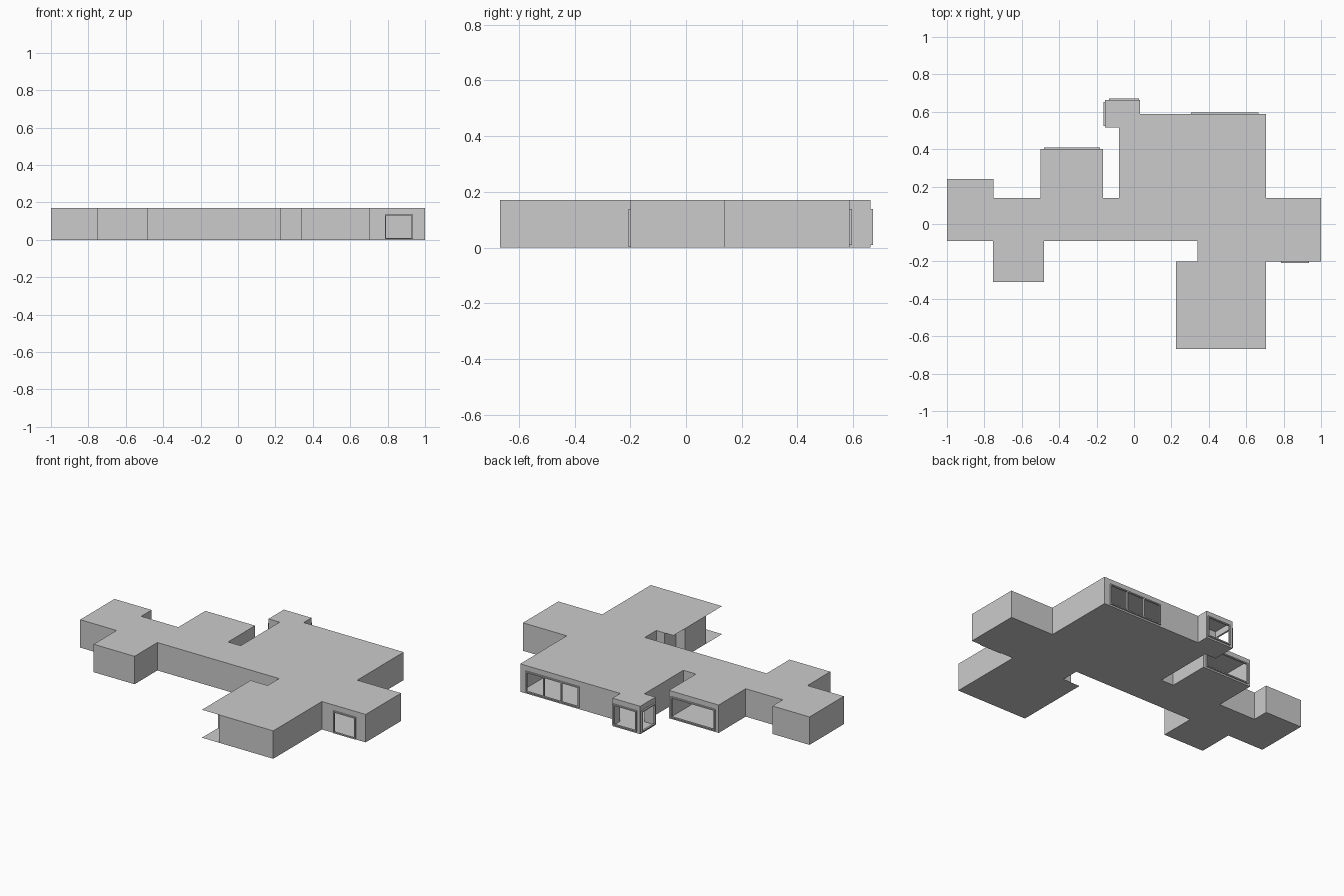
import bpy, bmesh
from mathutils import Vector

if "Cube" in bpy.data.objects:
    bpy.data.objects.remove(bpy.data.objects["Cube"])

H = 0.17        # storey height
BAR = 0.007     # window bar width
OUT = 0.009     # how far window frames stand proud


def finish(bm, name):
    me = bpy.data.meshes.new(name)
    bm.to_mesh(me)
    bm.free()
    ob = bpy.data.objects.new(name, me)
    bpy.context.collection.objects.link(ob)
    return ob


def slab(name, outline, z, up):
    bm = bmesh.new()
    f = bm.faces.new([bm.verts.new((x, y, z)) for x, y in outline])
    f.normal_update()
    if (f.normal.z > 0) != up:
        f.normal_flip()
    bmesh.ops.triangulate(bm, faces=bm.faces[:])
    finish(bm, name)


def wall_frame(p, q):
    """Start, direction, outward normal and length of a wall (clockwise plan)."""
    p, q = Vector((*p, 0)), Vector((*q, 0))
    d = (q - p).normalized()
    return p, d, Vector((-d.y, d.x, 0)), (q - p).length


def panel(bm, p, d, s0, s1, z0, z1):
    if s1 - s0 < 1e-4 or z1 - z0 < 1e-4:
        return
    bm.faces.new([bm.verts.new(p + d * s + Vector((0, 0, z)))
                  for s, z in ((s1, z0), (s0, z0), (s0, z1), (s1, z1))])


def bar(bm, p, d, n, s0, s1, z0, z1):
    vs = [[bm.verts.new(p + d * s + n * o + Vector((0, 0, z)))
           for s, z in ((s0, z0), (s1, z0), (s1, z1), (s0, z1))]
          for o in (-0.002, OUT)]
    bm.faces.new(vs[0])
    bm.faces.new(vs[1][::-1])
    for i in range(4):
        j = (i + 1) % 4
        bm.faces.new((vs[0][i], vs[1][i], vs[1][j], vs[0][j]))


def window(name, p, d, n, s0, s1, z0, z1, panes):
    bm = bmesh.new()
    for z in (z0, z1 - BAR):
        bar(bm, p, d, n, s0, s1, z, z + BAR)
    for i in range(panes + 1):
        s = s0 + (s1 - s0 - BAR) * i / panes
        bar(bm, p, d, n, s, s + BAR, z0 + BAR, z1 - BAR)
    bmesh.ops.recalc_face_normals(bm, faces=bm.faces[:])
    finish(bm, name)


# Plan outline, clockwise from the back left corner
north = [(-1, .24), (-.75, .24), (-.75, .14), (-.5, .14), (-.5, .40),
         (-.165, .40), (-.165, .14), (-.08, .14), (-.08, .515), (-.155, .515),
         (-.155, .662), (.032, .662), (.032, .587), (.705, .587), (.705, .14),
         (1, .14), (1, -.2), (.705, -.2), (.705, -.668)]
south = [(.34, -.09), (-.48, -.09), (-.48, -.31), (-.755, -.31),
         (-.755, -.09), (-1, -.09)]
roof_corner = [(.225, -.668), (.225, -.2), (.34, -.2)]
# Walls step back under the roof corner to make the porches
porch_walls = [(.34, -.668), (.34, -.515), (.225, -.515), (.225, -.31),
               (.285, -.31), (.285, -.2), (.34, -.2)]

slab("roof", north + roof_corner + south, H, True)
slab("floor", north + roof_corner + south, 0, False)

# Openings by wall start corner: name, start, end, sill, head, panes
openings = {
    (-.5, .40): ("bedroom_window", .02, .318, .01, .138, 1),
    (-.155, .515): ("bay_side_window", .01, .138, .01, .138, 1),
    (-.155, .662): ("bay_back_window", .022, .182, .01, .138, 1),
    (.032, .587): ("terrace_window", .273, .633, .01, .138, 3),
    (1, -.2): ("front_door_opening", .065, .215, .003, .136, 1),
}

walls = bmesh.new()
plan = north + porch_walls + south
for a, b in zip(plan, plan[1:] + plan[:1]):
    p, d, n, length = wall_frame(a, b)
    if a in openings:
        name, s0, s1, z0, z1, panes = openings[a]
        panel(walls, p, d, 0, s0, 0, H)
        panel(walls, p, d, s1, length, 0, H)
        panel(walls, p, d, s0, s1, 0, z0)
        panel(walls, p, d, s0, s1, z1, H)
        window(name, p, d, n, s0, s1, z0, z1, panes)
    else:
        panel(walls, p, d, 0, length, 0, H)
bmesh.ops.remove_doubles(walls, verts=walls.verts[:], dist=1e-5)
finish(walls, "outer_walls")
